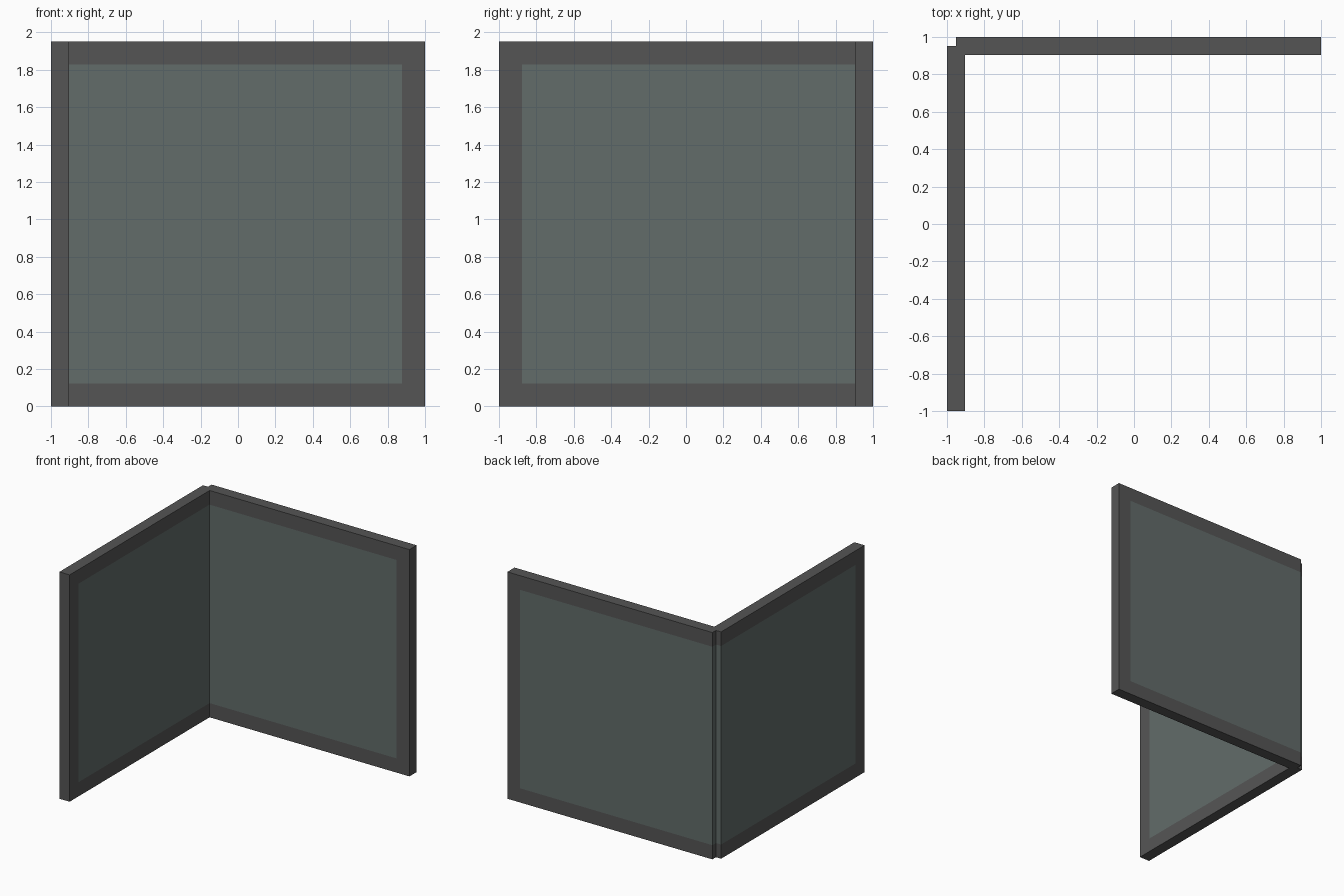
import bpy, bmesh
from mathutils import Matrix, Vector

if "Cube" in bpy.data.objects:
    bpy.data.objects.remove(bpy.data.objects["Cube"])

T = 2 / 20.5        # panel thickness
L = 20 * T          # panel length and height
BAR = L / 16        # frame bar width


def material(name, color):
    m = bpy.data.materials.new(name)
    m.diffuse_color = (*color, 1)
    m.use_nodes = True
    m.node_tree.nodes["Principled BSDF"].inputs["Base Color"].default_value = m.diffuse_color
    return m


frame = material("dark_frame", (0.091, 0.091, 0.091))
glass = material("tinted_glass", (0.122, 0.150, 0.144))


def panel(name, swap):
    """Flush framed panel: bars at top, bottom and the outer end."""
    bm = bmesh.new()
    bmesh.ops.create_cube(bm, size=1, matrix=Matrix.Translation((1 - L / 2, 1 - T / 2, L / 2))
                          @ Matrix.Diagonal((L, T, L, 1)))
    # Score the lines where the bars meet the glass
    for co, no in (((0, 0, BAR), (0, 0, 1)), ((0, 0, L - BAR), (0, 0, 1)), ((1 - BAR, 0, 0), (1, 0, 0))):
        bmesh.ops.bisect_plane(bm, geom=bm.verts[:] + bm.edges[:] + bm.faces[:],
                               plane_co=co, plane_no=no)
    for f in bm.faces:
        c = f.calc_center_median()
        f.material_index = int(c.x < 1 - BAR and BAR < c.z < L - BAR)
    # The side panel is the back panel reflected across the corner diagonal
    if swap:
        for v in bm.verts:
            v.co = Vector((-v.co.y, -v.co.x, v.co.z))
    bmesh.ops.recalc_face_normals(bm, faces=bm.faces[:])
    me = bpy.data.meshes.new(name)
    bm.to_mesh(me)
    bm.free()
    me.materials.append(frame)
    me.materials.append(glass)
    bpy.context.collection.objects.link(bpy.data.objects.new(name, me))


panel("back_panel", False)
panel("left_panel", True)
